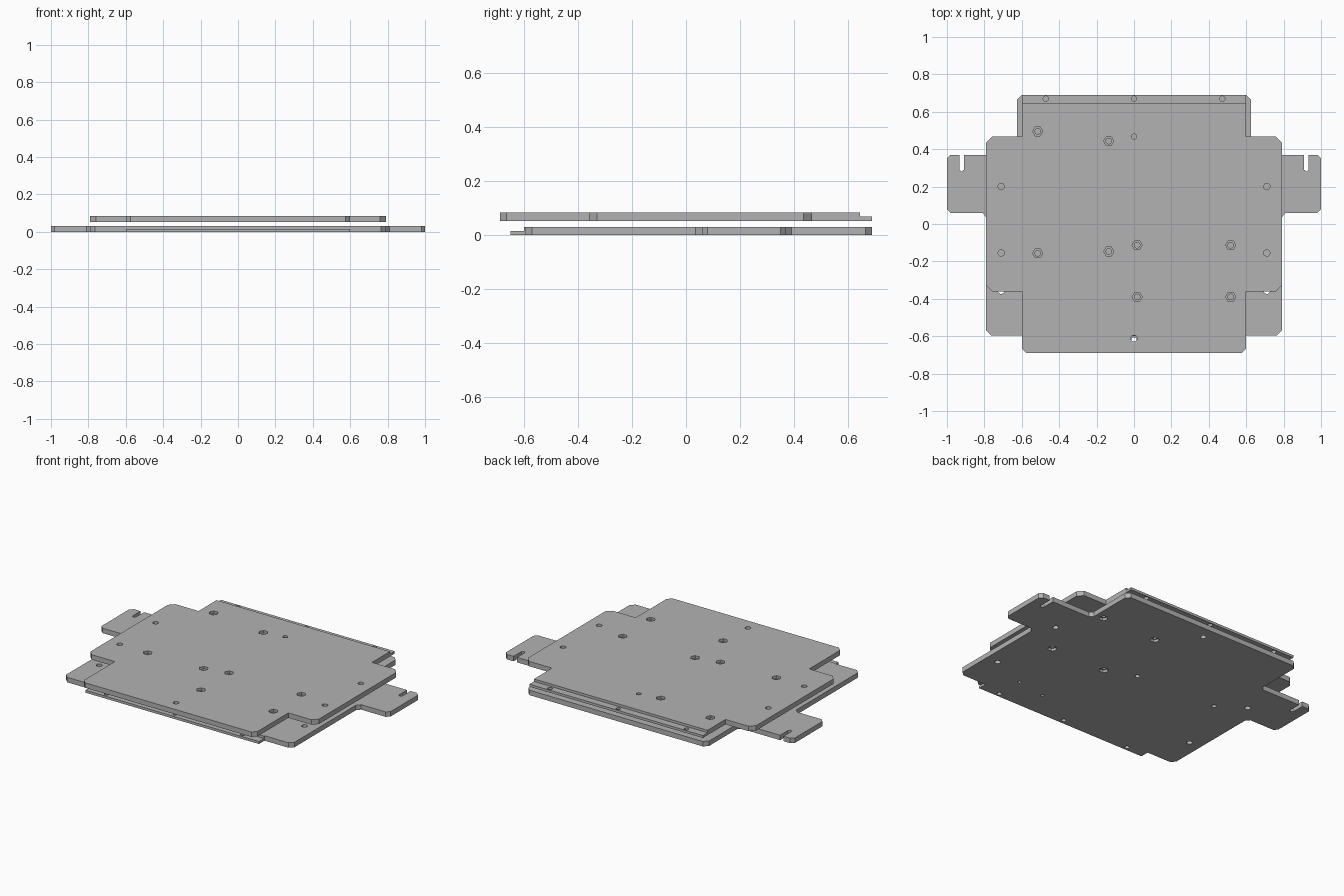
import bpy
import bmesh
from math import cos, sin, tau

if "Cube" in bpy.data.objects:
    bpy.data.objects.remove(bpy.data.objects["Cube"], do_unlink=True)

GREY = (0.45, 0.45, 0.45, 1)
grey = bpy.data.materials.new("plain grey")
grey.use_nodes = True
grey.diffuse_color = GREY
grey.node_tree.nodes["Principled BSDF"].inputs["Base Color"].default_value = GREY

THICK = 0.031


def prism(bm, points, low, high):
    """Extrude a counter-clockwise outline between two heights."""
    face = bm.faces.new([bm.verts.new((x, y, low)) for x, y in points])
    raised = bmesh.ops.extrude_face_region(bm, geom=[face])["geom"]
    verts = [v for v in raised if isinstance(v, bmesh.types.BMVert)]
    bmesh.ops.translate(bm, vec=(0, 0, high - low), verts=verts)
    bmesh.ops.recalc_face_normals(bm, faces=bm.faces)


def ring(x, y, radius, sides):
    return [(x + radius * cos(tau * i / sides), y + radius * sin(tau * i / sides))
            for i in range(sides)]


def box(x, y0, y1):
    return [(-x, y0), (x, y0), (x, y1), (-x, y1)]


def make_object(name, solids):
    bm = bmesh.new()
    for points, low, high in solids:
        prism(bm, points, low, high)
    mesh = bpy.data.meshes.new(name)
    bm.to_mesh(mesh)
    bm.free()
    obj = bpy.data.objects.new(name, mesh)
    bpy.context.collection.objects.link(obj)
    mesh.materials.append(grey)
    return obj


def cut(obj, solids):
    """Subtract separate solids and bake the result."""
    cutter = make_object("cutter", solids)
    cutter.hide_render = True
    mod = obj.modifiers.new("cut", "BOOLEAN")
    mod.operation = "DIFFERENCE"
    mod.solver = "EXACT"
    mod.object = cutter
    graph = bpy.context.evaluated_depsgraph_get()
    mesh = bpy.data.meshes.new_from_object(obj.evaluated_get(graph))
    obj.modifiers.clear()
    obj.data = mesh
    bpy.data.objects.remove(cutter, do_unlink=True)


def plate(name, half, base, step, holes, nuts, pocket):
    """Mirrored outline with a half-depth edge step, round holes and hex pockets."""
    outline = half + [(-x, y) for x, y in reversed(half)]
    obj = make_object(name, [(outline, base, base + THICK)])
    mid = base + THICK / 2
    top = base + THICK + 0.01
    low, high = pocket
    cut(obj, [(box(0.7, *step), mid, top)]
        + [(ring(x, y, 0.027, 6), base + low, base + high) for x, y in nuts])
    cut(obj, [(ring(x, y, r, 16), base - 0.01, top) for x, y, r in holes]
        + [(ring(x, y, 0.015, 16), base - 0.01, top) for x, y in nuts])
    return obj


def pair(x, y, r):
    return [(x, y, r), (-x, y, r)]


# Upper plate: cross shape with bevelled shoulders and a step along the back
upper_half = [(0.575, -0.69), (0.6, -0.665), (0.6, -0.36), (0.76, -0.36), (0.79, -0.33),
              (0.79, 0.435), (0.76, 0.467), (0.6, 0.467), (0.6, 0.69)]
upper_holes = (pair(0.71, 0.2, 0.017) + pair(0.71, -0.155, 0.017) + pair(0.472, 0.67, 0.014)
               + [(0, 0.67, 0.014), (0, 0.467, 0.014), (0, -0.612, 0.017)])
upper_nuts = [(-0.515, 0.495), (-0.135, 0.443), (-0.515, -0.157), (-0.135, -0.147)]
upper_nuts += [(x, y) for x in (0.017, 0.517) for y in (-0.113, -0.39)]
plate("upper_plate", upper_half, 0.053, (0.645, 0.75), upper_holes, upper_nuts,
      (THICK / 2, THICK + 0.01))

# Lower plate: slotted side ears and a step along the front
lower_half = [(0.6, -0.65), (0.6, -0.595), (0.765, -0.595), (0.79, -0.57), (0.79, 0.035),
              (0.81, 0.06), (0.98, 0.06), (1, 0.08), (1, 0.35), (0.98, 0.37),
              (0.934, 0.37), (0.934, 0.29), (0.922, 0.28), (0.91, 0.29), (0.91, 0.37),
              (0.645, 0.37), (0.625, 0.39), (0.625, 0.665), (0.6, 0.69)]
lower_holes = (pair(0.71, 0.155, 0.017) + pair(0.71, -0.357, 0.017) + pair(0.472, -0.625, 0.014)
               + [(0, -0.62, 0.014), (0, 0.61, 0.017), (0, 0.03, 0.014), (-0.55, 0.05, 0.014),
                  (0.47, -0.45, 0.01), (0.275, -0.48, 0.01)])
lower_nuts = [(x, y) for x in (0.57, 0.19) for y in (0.41, -0.04)]
plate("lower_plate", lower_half, 0, (-0.75, -0.6), lower_holes, lower_nuts,
      (-0.01, THICK / 2))
